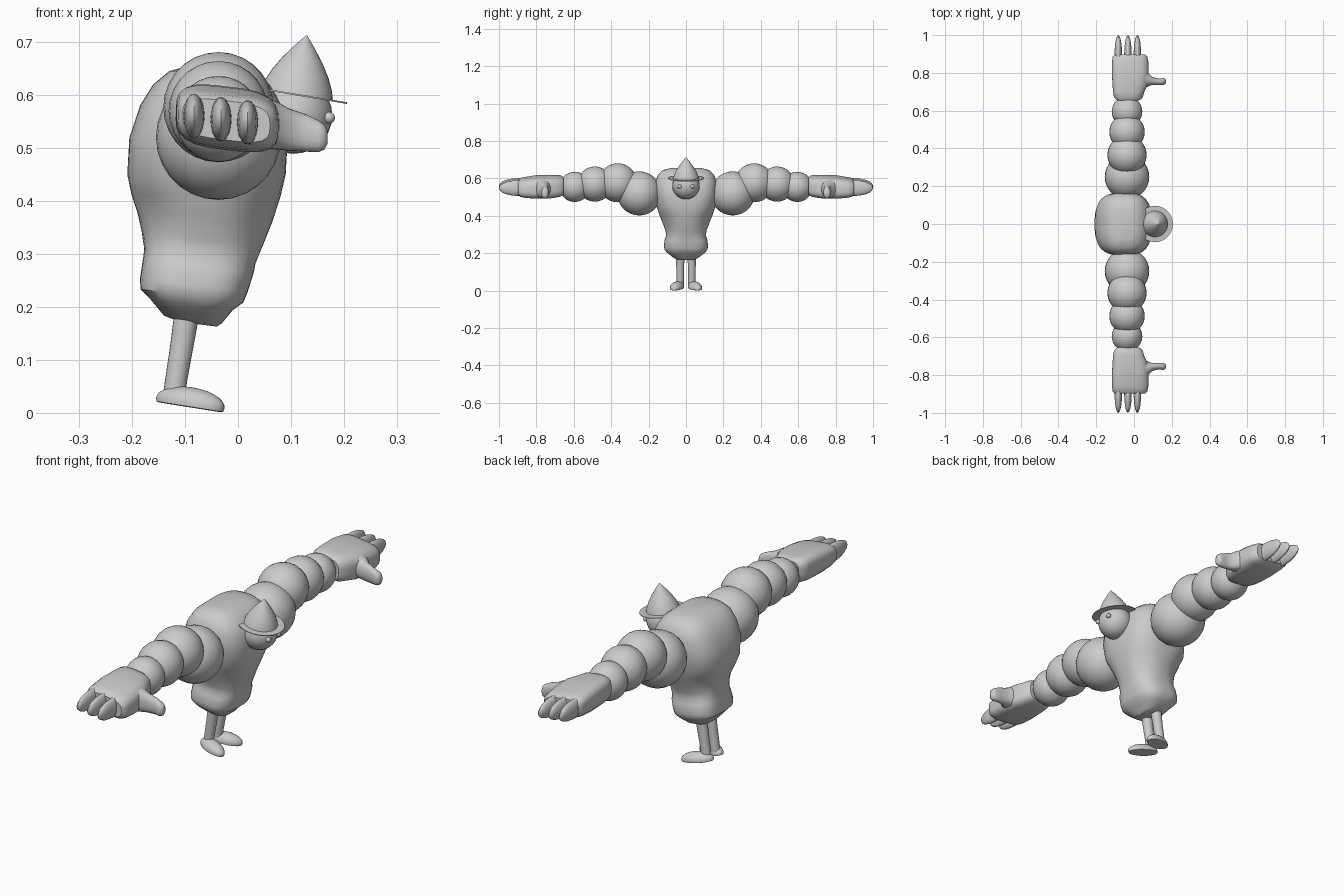
import bpy, bmesh
from math import cos, sin, pi, radians, exp
from mathutils import Matrix, Vector

old = bpy.data.objects.get("Cube")
if old:
    bpy.data.objects.remove(old)

clay = bpy.data.materials.new("grey clay")
clay.use_nodes = True
clay.diffuse_color = (0.6, 0.6, 0.6, 1)
clay.node_tree.nodes["Principled BSDF"].inputs["Base Color"].default_value = (0.6, 0.6, 0.6, 1)


def finish(name, bm, mirror=False, sharp=40):
    """Turn a bmesh into a smooth object, optionally mirrored across y."""
    bmesh.ops.recalc_face_normals(bm, faces=bm.faces)
    mesh = bpy.data.meshes.new(name)
    bm.to_mesh(mesh)
    bm.free()
    mesh.materials.append(clay)
    obj = bpy.data.objects.new(name, mesh)
    bpy.context.collection.objects.link(obj)
    bpy.ops.object.select_all(action='DESELECT')
    obj.select_set(True)
    bpy.context.view_layer.objects.active = obj
    bpy.ops.object.shade_smooth_by_angle(angle=radians(sharp))
    if mirror:
        mod = obj.modifiers.new("Mirror", 'MIRROR')
        mod.use_axis = (False, True, False)
        mod.use_mirror_merge = False
    return obj


def ellipsoid(name, centre, radii, rot=None, mirror=False, seg=28, flat=None):
    bm = bmesh.new()
    bmesh.ops.create_uvsphere(bm, u_segments=seg, v_segments=seg // 2, radius=1)
    if flat is not None:                      # flatten the underside
        for v in bm.verts:
            v.co.z = max(v.co.z, flat)
    m = Matrix.Translation(centre) @ (rot or Matrix()) @ Matrix.Diagonal((*radii, 1))
    bm.transform(m)
    return finish(name, bm, mirror)


def loft(name, rings, place, power=2.0, seg=32, mirror=False, sharp=40):
    """Skin superellipse rings; place(ring, a, b) gives the position of a ring point."""
    bm = bmesh.new()
    rows = []
    for r in rings:
        row = []
        for i in range(seg):
            c, s = cos(2 * pi * i / seg), sin(2 * pi * i / seg)
            k = (abs(c) ** power + abs(s) ** power) ** (-1 / power)
            row.append(bm.verts.new(place(r, c * k, s * k)))
        rows.append(row)
    for low, high in zip(rows, rows[1:]):
        for i in range(seg):
            j = (i + 1) % seg
            bm.faces.new((low[i], low[j], high[j], high[i]))
    bm.faces.new(rows[0])
    bm.faces.new(rows[-1])
    return finish(name, bm, mirror, sharp)


# Torso with a belt at the waist: height, back x, front x, half width
def torso_point(r, a, b):
    z, back, front, half = r
    fold = 1 - 0.07 * exp(-((z - 0.37) / 0.06) ** 2) * (2 * a * b) ** 2
    x = (back + front) / 2 + a * fold * (front - back) / 2
    tilt = 0.13 * min(1, max(0, (0.42 - z) / 0.08))
    return Vector((x, b * fold * half, z - tilt * (x + 0.08)))


torso = [
    (0.168, -0.11, -0.04, 0.04), (0.176, -0.14, -0.03, 0.065),
    (0.203, -0.165, -0.01, 0.10), (0.22, -0.184, 0.01, 0.115),
    (0.24, -0.185, 0.018, 0.118), (0.28, -0.179, 0.03, 0.113),
    (0.297, -0.177, 0.033, 0.105), (0.33, -0.182, 0.046, 0.112),
    (0.37, -0.19, 0.064, 0.128), (0.41, -0.201, 0.08, 0.144),
    (0.45, -0.209, 0.09, 0.157), (0.52, -0.205, 0.094, 0.166),
    (0.58, -0.185, 0.085, 0.164), (0.62, -0.16, 0.06, 0.15),
    (0.645, -0.13, 0.03, 0.125), (0.656, -0.09, 0.0, 0.08),
]
loft("torso", torso, torso_point, power=3.0, seg=40)

# Arms: a chain of overlapping balls (y, z, radius)
arm_balls = [("shoulder", 0.25, 0.52, 0.118), ("upper_arm", 0.365, 0.577, 0.104),
             ("forearm", 0.487, 0.57, 0.094), ("wrist", 0.595, 0.555, 0.081)]
for part, y, z, rad in arm_balls:
    ellipsoid(part, (-0.037, y, z), (rad, rad, rad), mirror=True)


# Hands: y, centre x, half x, centre z, half z
def palm_point(r, a, b):
    y, cx, hx, cz, hz = r
    return Vector((cx + a * hx, y, cz + b * hz - 0.12 * a * hx))


palm = [
    (0.655, -0.03, 0.06, 0.56, 0.045), (0.67, -0.03, 0.076, 0.56, 0.054),
    (0.70, -0.028, 0.083, 0.558, 0.058), (0.74, -0.02, 0.094, 0.556, 0.06),
    (0.80, -0.02, 0.097, 0.555, 0.059), (0.86, -0.02, 0.096, 0.552, 0.052),
    (0.885, -0.021, 0.092, 0.552, 0.047), (0.897, -0.022, 0.082, 0.552, 0.037),
]
loft("palm", palm, palm_point, power=3.5, mirror=True)

for n, x in enumerate((-0.083, -0.032, 0.018)):
    ellipsoid(f"finger_{n + 1}", (x, 0.895, 0.554 - 0.12 * (x + 0.03)),
              (0.02, 0.105, 0.042), mirror=True, seg=20)


# Thumbs: x, centre y, half y, centre z, half z
def thumb_point(r, a, b):
    x, cy, hy, cz, hz = r
    return Vector((x, cy + a * hy, cz + b * hz))


thumb = [
    (0.04, 0.77, 0.06, 0.55, 0.05), (0.075, 0.765, 0.036, 0.542, 0.045),
    (0.095, 0.757, 0.022, 0.535, 0.04), (0.13, 0.752, 0.017, 0.528, 0.035),
    (0.152, 0.754, 0.019, 0.522, 0.03), (0.163, 0.754, 0.016, 0.521, 0.024),
    (0.169, 0.754, 0.008, 0.52, 0.012),
]
loft("thumb", thumb, thumb_point, power=2.4, seg=20, mirror=True)

# Head and eyes
ellipsoid("head", (0.105, 0, 0.561), (0.073, 0.073, 0.072))
ellipsoid("eye", (0.172, 0.034, 0.557), (0.011, 0.011, 0.011), mirror=True, seg=16)

# Pointed hat, tipped forward: radius and height along its axis
hat_tilt = Matrix.Translation((0.111, 0, 0.601)) @ Matrix.Rotation(radians(9.5), 4, 'Y')


def hat_point(r, a, b):
    return hat_tilt @ Vector((a * r[0], b * r[0], r[1]))


loft("hat_cone", [(0.069, 0), (0.064, 0.018), (0.054, 0.04), (0.038, 0.066),
                  (0.02, 0.09), (0.001, 0.113)], hat_point)
loft("hat_brim", [(0.096, -0.002), (0.096, 0.001)], hat_point, seg=40)

# Legs: height, centre x, radius
loft("leg", [(0.03, -0.121, 0.021), (0.06, -0.117, 0.021), (0.12, -0.107, 0.022),
             (0.19, -0.096, 0.024)],
     lambda r, a, b: Vector((r[1] + a * r[2], 0.031 + b * r[2] * 0.95, r[0])),
     seg=20, mirror=True)

# Feet: flat-bottomed, pointing outward and sloping to the toes
foot_turn = Matrix.Rotation(radians(9), 4, 'Y') @ Matrix.Rotation(radians(18), 4, 'Z')
ellipsoid("foot", (-0.09, 0.048, 0.0185), (0.068, 0.034, 0.03), foot_turn, True, flat=-0.27)
